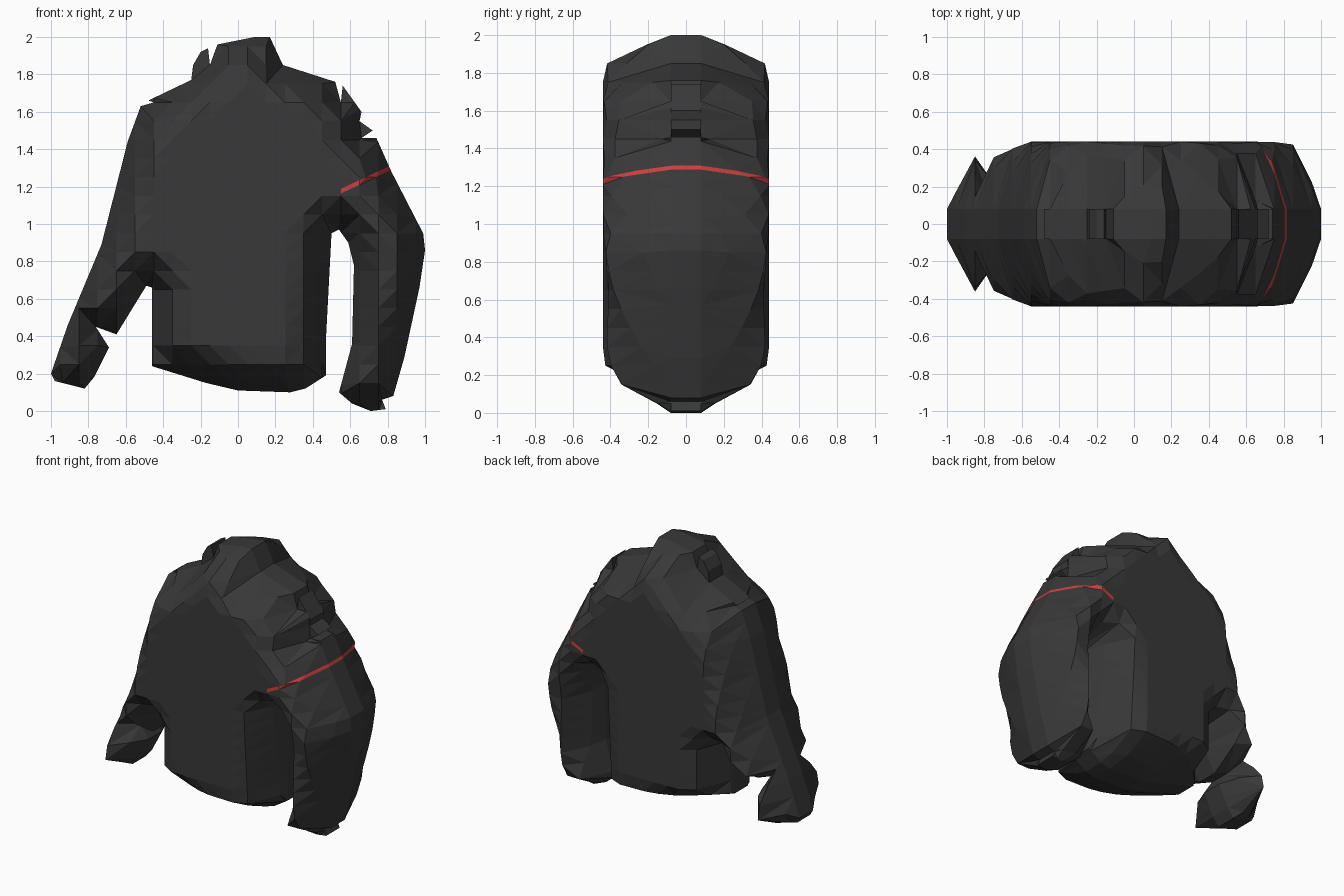
import bpy
import bmesh
import math
from mathutils import Vector
from mathutils.geometry import intersect_point_line

RIM = 0.08          # half thickness of the flat band along the silhouette
PUFF = 0.36         # extra half thickness where the padding is full
SOFT = 0.18         # distance from the silhouette at which it becomes full
CELL = 0.1          # size of the facets

# Remove only the default cube
cube = bpy.data.objects.get("Cube")
if cube:
    bpy.data.objects.remove(cube, do_unlink=True)


def make_material(name, colour):
    """One flat colour for both viewport and render."""
    mat = bpy.data.materials.new(name)
    mat.use_nodes = True
    mat.diffuse_color = colour
    bsdf = mat.node_tree.nodes["Principled BSDF"]
    bsdf.inputs["Base Color"].default_value = colour
    bsdf.inputs["Roughness"].default_value = 0.9
    return mat


charcoal = make_material("charcoal fabric", (0.04, 0.04, 0.04, 1))
red = make_material("red piping", (0.6, 0.05, 0.05, 1))

# Silhouette in (x, z), clockwise, one stretch for each part of the garment
collar_edge = [(-.24, 1.85), (-.2, 1.92), (-.16, 1.94), (-.15, 1.85), (-.11, 1.96),
               (.09, 2), (.17, 2), (.24, 1.85)]
left_shoulder_edge = [(.52, 1.76), (.55, 1.65), (.56, 1.74), (.66, 1.6), (.65, 1.55),
                      (.72, 1.5), (.66, 1.46), (.74, 1.46)]
left_sleeve_edge = [(.82, 1.28), (.99, .95), (1, .86), (.97, .66), (.89, .29),
                    (.83, .08), (.77, .06), (.79, .01), (.71, 0), (.61, .04),
                    (.54, .1), (.61, .36), (.62, .78), (.59, .9)]
hem_edge = [(.54, .97), (.5, .95), (.47, .38), (.47, .19), (.36, .12), (.28, .1),
            (0, .11), (-.17, .15), (-.46, .24), (-.46, .66)]
right_sleeve_edge = [(-.49, .67), (-.65, .41), (-.76, .45), (-.69, .34), (-.77, .18),
                     (-.82, .12), (-.98, .16), (-1, .2), (-.91, .46), (-.73, .89)]
right_shoulder_edge = [(-.59, 1.44), (-.52, 1.63), (-.45, 1.65), (-.48, 1.66),
                       (-.25, 1.77)]
outline = [Vector((x, 0, z)) for x, z in
           collar_edge + left_shoulder_edge + left_sleeve_edge + hem_edge
           + right_sleeve_edge + right_shoulder_edge]


def edge_distance(point):
    """Distance from a point of the pattern to the silhouette."""
    best = math.inf
    for a, b in zip(outline, outline[1:] + outline[:1]):
        near, t = intersect_point_line(point, a, b)
        near = a if t < 0 else b if t > 1 else near
        best = min(best, (point - near).length)
    return best


def half_thickness(point):
    fullness = min(edge_distance(point) / SOFT, 1)
    return RIM + PUFF * math.sin(fullness * math.pi / 2)


def cut(bm, faces, point, normal):
    geom = {item for f in faces for item in (f, *f.edges, *f.verts)}
    bmesh.ops.bisect_plane(bm, geom=list(geom), dist=0.0005,
                           plane_co=point, plane_no=normal)


# Sleeve piping runs across the left sleeve along this slanted line
piping_point = Vector((.72, 0, 1.255))
piping_normal = Vector((-.42, 0, .9)).normalized()


def piping_height(point):
    return (point - piping_point).dot(piping_normal)


def on_piping(point):
    return point.x > .55 and abs(piping_height(point)) < 0.0115


def build_shell():
    """Flat pattern cut into cells, padded front and back, closed by a rim."""
    bm = bmesh.new()
    bm.faces.new([bm.verts.new(p) for p in outline])
    for i in range(-10, 20):
        line = CELL * (i + 0.5)
        cut(bm, bm.faces, (line, 0, 0), (1, 0, 0))
        cut(bm, bm.faces, (0, 0, line), (0, 0, 1))
    sleeve = [f for f in bm.faces if f.calc_center_median().x > .55]
    cut(bm, sleeve, piping_point + piping_normal * 0.0115, piping_normal)
    sleeve = [f for f in bm.faces if f.calc_center_median().x > .55]
    cut(bm, sleeve, piping_point - piping_normal * 0.0115, piping_normal)

    rim = [e for e in bm.edges if len(e.link_faces) == 1]
    front = list(bm.verts)
    copy = bmesh.ops.duplicate(bm, geom=front + bm.edges[:] + bm.faces[:])
    back_of = copy["vert_map"]
    for v in front:
        depth = half_thickness(v.co)
        back_of[v].co.y = depth
        v.co.y = -depth
    for e in rim:
        a, b = e.verts
        bm.faces.new((a, b, back_of[b], back_of[a]))
    bmesh.ops.triangulate(bm, faces=bm.faces[:])
    bmesh.ops.recalc_face_normals(bm, faces=bm.faces[:])
    return bm


def part_of(point):
    """Seams between the garment parts follow the cell lines."""
    x, z = point.x, point.z
    if z > 1.65 and abs(x) < .25:
        return "collar"
    if x > .55:
        return "left_sleeve"
    if x < -.55 or (x < -.45 and z > .65):
        return "right_sleeve"
    return "torso"


shell = build_shell()
for name in ("torso", "collar", "left_sleeve", "right_sleeve"):
    part = shell.copy()
    others = [f for f in part.faces if part_of(f.calc_center_median()) != name]
    bmesh.ops.delete(part, geom=others, context="FACES")
    for f in part.faces:
        centre = f.calc_center_median()
        centre.y = 0
        f.material_index = int(on_piping(centre))
    mesh = bpy.data.meshes.new(name)
    part.to_mesh(mesh)
    part.free()
    mesh.materials.append(charcoal)
    mesh.materials.append(red)
    bpy.context.collection.objects.link(bpy.data.objects.new(name, mesh))
shell.free()
